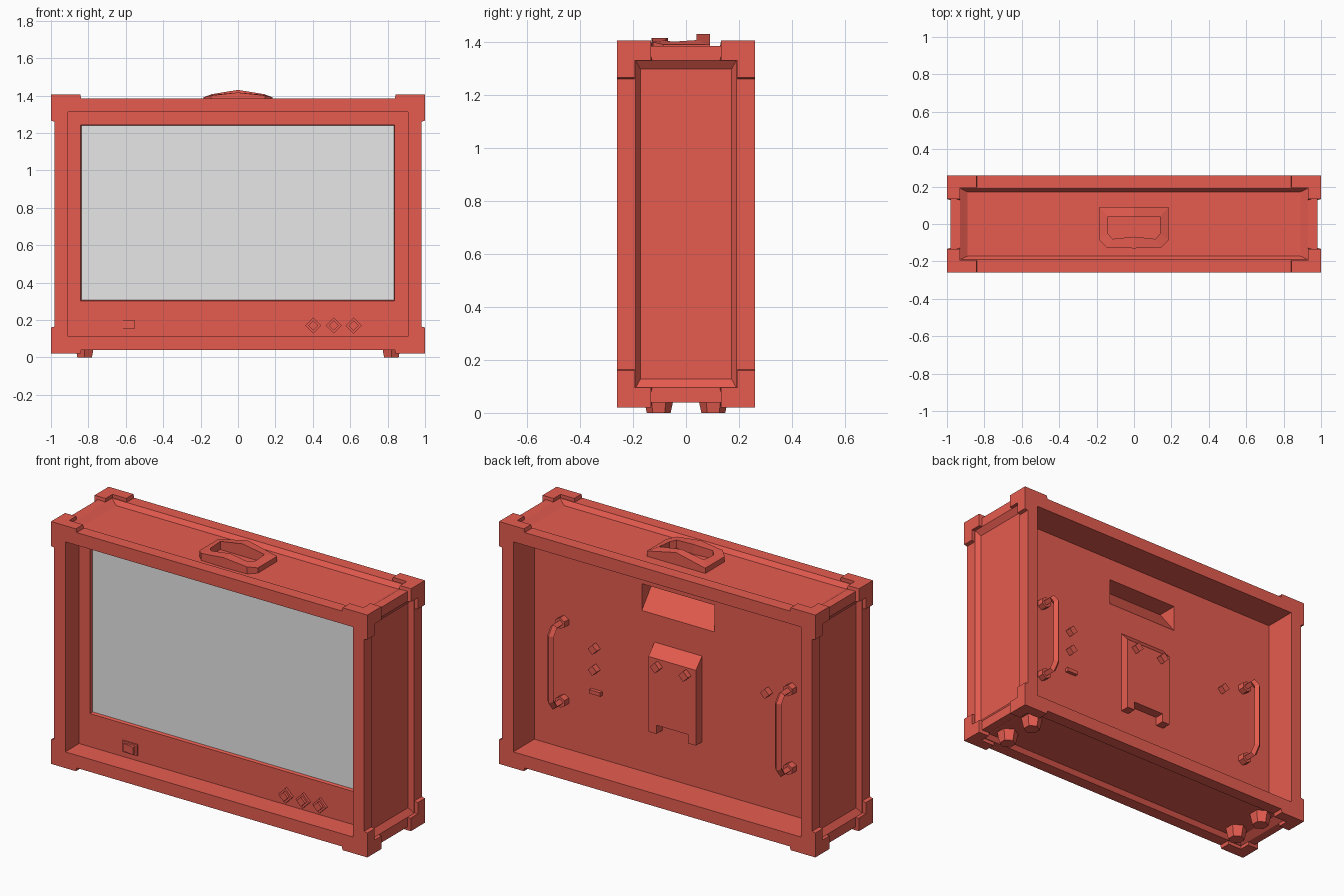
import bpy, bmesh, math
from mathutils import Matrix, Vector

if "Cube" in bpy.data.objects:
    bpy.data.objects.remove(bpy.data.objects["Cube"])

CZ = 0.7125                      # height of the case centre


def material(name, rgb):
    m = bpy.data.materials.new(name)
    m.diffuse_color = (*rgb, 1)
    m.use_nodes = True
    m.node_tree.nodes["Principled BSDF"].inputs["Base Color"].default_value = m.diffuse_color
    return m


RED = material("casing_red", (0.79, 0.107, 0.079))
GREY = material("screen_grey", (0.8, 0.8, 0.8))


def finish(name, bm, z=0.0):
    bmesh.ops.recalc_face_normals(bm, faces=bm.faces)
    me = bpy.data.meshes.new(name)
    bm.to_mesh(me)
    bm.free()
    me.materials.append(RED)
    me.materials.append(GREY)
    ob = bpy.data.objects.new(name, me)
    ob.location.z = z
    bpy.context.collection.objects.link(ob)
    return ob


def add_box(bm, lo, hi):
    lo, hi = Vector(lo), Vector(hi)
    size = hi - lo
    mat = Matrix.Translation((lo + hi) / 2) @ Matrix.Diagonal((*size, 1))
    return bmesh.ops.create_cube(bm, size=1, matrix=mat)["verts"]


def box(name, lo, hi):
    bm = bmesh.new()
    add_box(bm, lo, hi)
    return finish(name, bm)


def peg(name, x, z, y0, y1, r, r2=None, n=4):
    """Low-sided peg pointing along y."""
    bm = bmesh.new()
    mat = Matrix.Translation((x, (y0 + y1) / 2, z)) @ Matrix.Rotation(math.pi / 2, 4, "X")
    bmesh.ops.create_cone(bm, cap_ends=True, segments=n, radius1=r,
                          radius2=r2 or r, depth=abs(y1 - y0), matrix=mat)
    return finish(name, bm)


def inset_to(bm, face, axis, level, lo, hi):
    """Inset a face so its inner rectangle runs lo..hi at the given level on axis."""
    c = face.calc_center_median()
    bmesh.ops.inset_individual(bm, faces=[face], thickness=0.001)
    others = [a for a in range(3) if a != axis]
    for v in face.verts:
        for i, a in enumerate(others):
            v.co[a] = hi[i] if v.co[a] > c[a] else lo[i]
        v.co[axis] = level
    return face


# Case: one block with recessed front, back, sides, top and bottom
H = (0.98, 0.26, 0.6725)
bm = bmesh.new()
add_box(bm, [-h for h in H], H)
bm.normal_update()
sides = [(f, max(range(3), key=lambda a: abs(f.normal[a]))) for f in bm.faces]
rim = (0.93, 0.19, 0.6175)
floor = (0.89, 0.172, 0.585)
for f, a in sides:
    s = 1 if f.calc_center_median()[a] > 0 else -1
    o = [k for k in range(3) if k != a]
    if a != 1:
        for rect, lev in ((rim, H[a]), (floor, H[a] - 0.025)):
            inset_to(bm, f, a, s * lev, [-rect[k] for k in o], [rect[k] for k in o])
    else:
        level = 0.07 if s > 0 else -0.135
        lo, hi = (-0.91, -0.6), (0.91, 0.6)
        inset_to(bm, f, 1, s * H[1], lo, hi)
        inset_to(bm, f, 1, level, lo, hi)
        if s < 0:                # screen set into the front panel
            lo, hi = (-0.842, 0.302 - CZ), (0.838, 1.243 - CZ)
            inset_to(bm, f, 1, level, lo, hi)
            inset_to(bm, f, 1, level + 0.018, (lo[0] + .004, lo[1] + .004), (hi[0] - .004, hi[1] - .004))
            f.material_index = 1
        else:                    # sloped pocket in the back panel
            lo, hi = (-0.23, 1.03 - CZ), (0.23, 1.183 - CZ)
            inset_to(bm, f, 1, level, lo, hi)
            inset_to(bm, f, 1, level, (lo[0], lo[1] + 0.001), hi)
            for v in f.verts:
                v.co.y -= 0.12 if v.co.z > 0.4 else 0.001
finish("case", bm, CZ)

# Corner guards: three thickened bar ends at each of the eight corners
bm = bmesh.new()
bars = [((0.825, 0.195, 0.6175), 0, (2,)),
        ((0.93, 0.195, 0.535), 2, (0,)),
        ((0.93, 0.115, 0.6175), 1, (0, 2))]
hi = (1.0, 0.26, 0.6925)
for sx in (-1, 1):
    for sy in (-1, 1):
        for sz in (-1, 1):
            for lo, axis, outer in bars:
                verts = add_box(bm, lo, hi)
                for v in verts:
                    if abs(v.co[axis] - lo[axis]) < 1e-4 and any(abs(v.co[a] - hi[a]) < 1e-4 for a in outer):
                        v.co[axis] += 0.018
                for v in verts:
                    v.co = (v.co.x * sx, v.co.y * sy, v.co.z * sz)
finish("corner_guards", bm, CZ)

# Feet
for sx in (-1, 1):
    for sy in (-1, 1):
        bm = bmesh.new()
        bmesh.ops.create_cone(bm, cap_ends=True, segments=6, radius1=0.045, radius2=0.06,
                              depth=0.07, matrix=Matrix.Translation((sx * 0.82, sy * 0.103, 0.035)))
        finish("foot", bm)

# Arched carrying handle ring on top
half_out = [(0, 0.09), (0.185, 0.09), (0.185, -0.085), (0.145, -0.125), (0, -0.13)]
half_in = [(0, 0.04), (0.14, 0.04), (0.14, -0.05), (0.115, -0.08), (0, -0.068)]


def loop(half):
    return half + [(-x, y) for x, y in half[-2:0:-1]]


def top_z(x, y):
    rise = 0.04 if y > 0 else 0.026
    return 1.39 + rise * (1 - (abs(x) / 0.185) ** 2)


bm = bmesh.new()
rings = []
for half in (half_out, half_in):
    pts = loop(half)
    rings.append([bm.verts.new((x, y, top_z(x, y))) for x, y in pts])
    rings.append([bm.verts.new((x, y, 1.355)) for x, y in pts])
n = len(rings[0])
for a, b in ((0, 1), (0, 2), (2, 3), (1, 3)):
    for i in range(n):
        j = (i + 1) % n
        bm.faces.new((rings[a][i], rings[a][j], rings[b][j], rings[b][i]))
finish("carry_handle", bm)

# Front controls: rocker switch and three diamond knobs
box("switch_frame", (-0.632, -0.143, 0.143), (-0.538, -0.13, 0.207))
bm = bmesh.new()
for v in add_box(bm, (-0.62, -0.15, 0.153), (-0.55, -0.135, 0.197)):
    if v.co.y < -0.14 and v.co.x > -0.6:
        v.co.y -= 0.012
finish("switch_rocker", bm)
for x in (0.403, 0.512, 0.618):
    peg("knob_base", x, 0.17, -0.13, -0.15, 0.043)
    peg("knob_cap", x, 0.17, -0.15, -0.165, 0.027)

# Back plate with sloped top and notched bottom
profile = [(-0.15, 0.38), (-0.1, 0.38), (-0.1, 0.43), (0.1, 0.43), (0.1, 0.38),
           (0.15, 0.38), (0.15, 0.872), (-0.15, 0.872)]
bm = bmesh.new()
base = bm.faces.new([bm.verts.new((x, 0.069, z)) for x, z in profile])
ext = bmesh.ops.extrude_face_region(bm, geom=[base])["geom"]
for v in ext:
    if isinstance(v, bmesh.types.BMVert):
        v.co.y = 0.125
        if v.co.z > 0.8:
            v.co.z = 0.81
finish("back_plate", bm)

# Pegs on the back
for x in (-0.09, 0.09):
    peg("plate_peg", x, 0.77, 0.12, 0.155, 0.03)
for x, z in ((0.52, 0.74), (0.52, 0.62), (-0.57, 0.78)):
    peg("panel_peg", x, z, 0.065, 0.105, 0.028)
box("panel_slot", (0.48, 0.065, 0.478), (0.55, 0.09, 0.5))

# Pull handles on the back
for s in (-1, 1):
    x = s * 0.72
    cu = bpy.data.curves.new("pull_handle", "CURVE")
    cu.dimensions = "3D"
    cu.bevel_depth = 0.02
    cu.bevel_resolution = 0
    cu.use_fill_caps = True
    path = [(0.068, 0.84), (0.165, 0.84), (0.195, 0.80), (0.195, 0.43), (0.165, 0.39), (0.068, 0.39)]
    sp = cu.splines.new("POLY")
    sp.points.add(len(path) - 1)
    for p, (y, z) in zip(sp.points, path):
        p.co = (x, y, z, 1)
    sp.use_smooth = False
    cu.materials.append(RED)
    ob = bpy.data.objects.new("pull_handle", cu)
    bpy.context.collection.objects.link(ob)
    bpy.context.view_layer.objects.active = ob
    ob.select_set(True)
    bpy.ops.object.convert(target="MESH")
    ob.select_set(False)
    for z in (0.39, 0.84):
        peg("handle_mount", x, z, 0.066, 0.11, 0.032, n=6)
